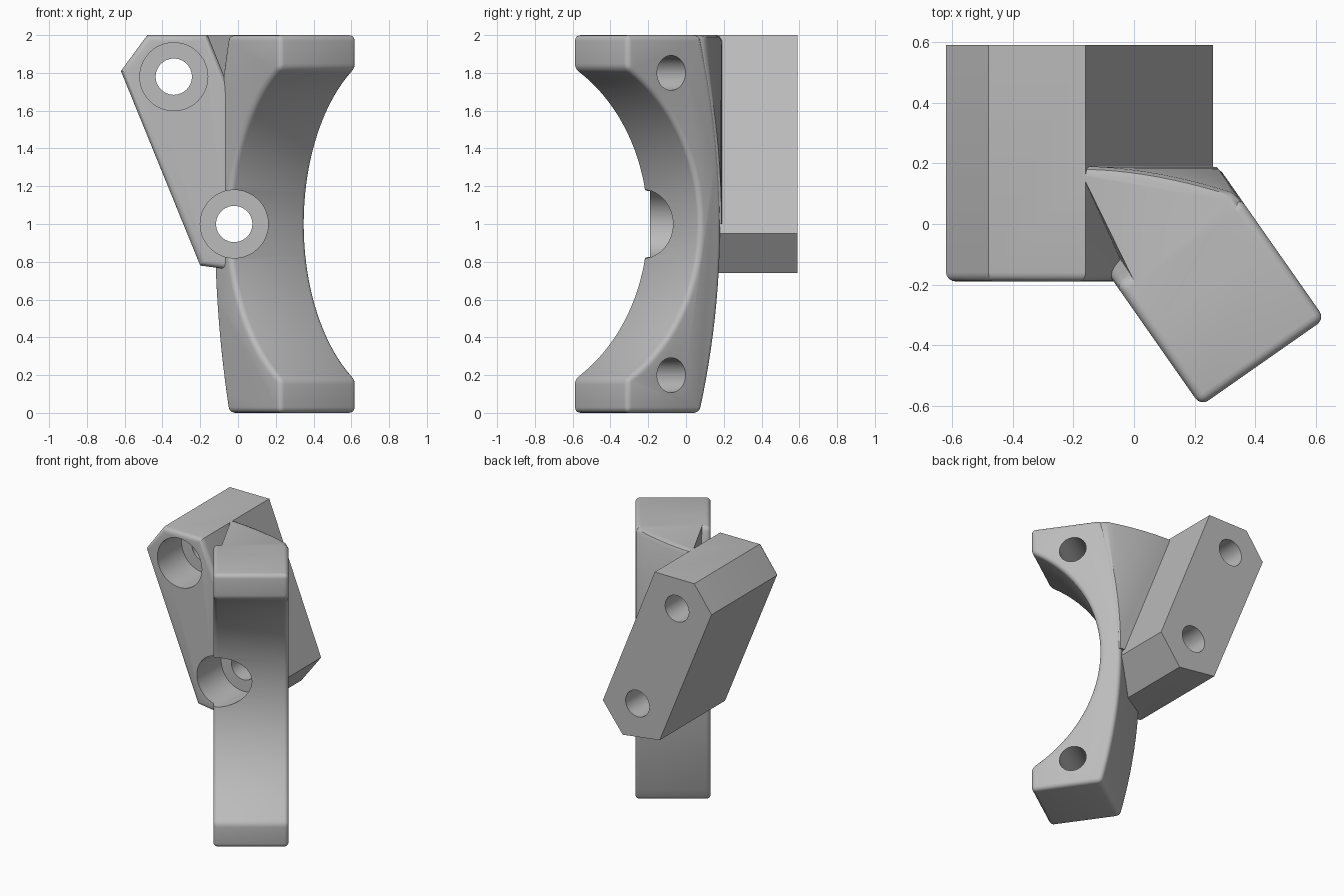
import bpy, bmesh, math
from mathutils import Matrix, Vector

if "Cube" in bpy.data.objects:
    bpy.data.objects.remove(bpy.data.objects["Cube"])

grey = bpy.data.materials.new("plain_grey")
grey.use_nodes = True
colour = (0.5, 0.5, 0.5, 1)
grey.diffuse_color = colour
grey.node_tree.nodes["Principled BSDF"].inputs["Base Color"].default_value = colour

# Bracket frame: x runs across its width, y runs from its tips to its back
BRACKET = Matrix.Translation((0.22, -0.6, 0)) @ Matrix.Rotation(math.radians(35), 4, 'Z')
WIDTH, ROUND = 0.5, 0.03
CAVITY_Y, CAVITY_R = -0.48, 0.95
FRONT, MIDDLE, BACK = -0.19, 0.19, 0.59


def outer_y(z):
    """Depth of the bracket's bowed back at a height."""
    return 0.617 - 0.134 * (z - 1) ** 2


def make(name, bm, matrix=Matrix()):
    bmesh.ops.recalc_face_normals(bm, faces=bm.faces)
    bm.transform(matrix)
    mesh = bpy.data.meshes.new(name)
    bm.to_mesh(mesh)
    bm.free()
    mesh.materials.append(grey)
    obj = bpy.data.objects.new(name, mesh)
    bpy.context.collection.objects.link(obj)
    return obj


def prism(points, offset):
    bm = bmesh.new()
    face = bm.faces.new([bm.verts.new(p) for p in points])
    out = bmesh.ops.extrude_face_region(bm, geom=[face])
    bmesh.ops.translate(bm, vec=offset,
                        verts=[v for v in out["geom"] if isinstance(v, bmesh.types.BMVert)])
    return bm


def rod(name, start, end, radius, matrix=Matrix(), sides=48):
    start, end = Vector(start), Vector(end)
    axis = end - start
    place = Matrix.Translation((start + end) / 2) @ axis.to_track_quat('Z', 'Y').to_matrix().to_4x4()
    bm = bmesh.new()
    bmesh.ops.create_cone(bm, cap_ends=True, segments=sides, radius1=radius,
                          radius2=radius, depth=axis.length, matrix=place)
    return make(name, bm, matrix)


def apply(obj, modifier):
    bpy.context.view_layer.objects.active = obj
    bpy.ops.object.modifier_apply(modifier=modifier.name)


def combine(obj, other, operation):
    mod = obj.modifiers.new("combine", 'BOOLEAN')
    mod.operation, mod.solver, mod.object = operation, 'EXACT', other
    apply(obj, mod)
    bpy.data.objects.remove(other)


# C-shaped bracket with rounded edges
reach = math.asin(math.sqrt(CAVITY_R ** 2 - CAVITY_Y ** 2) / CAVITY_R)
steps = 48
profile = [(0, 0, 0)]
for i in range(steps + 1):
    a = reach * (2 * i / steps - 1)
    profile.append((0, CAVITY_Y + CAVITY_R * math.cos(a), 1 + CAVITY_R * math.sin(a)))
profile.append((0, 0, 2))
profile += [(0, outer_y(2 - i / 12), 2 - i / 12) for i in range(25)]
bracket = make("mounting_bracket", prism(profile, (WIDTH, 0, 0)), BRACKET)
bevel = bracket.modifiers.new("rounding", 'BEVEL')
bevel.width, bevel.segments, bevel.use_clamp_overlap = ROUND, 4, False
bevel.limit_method, bevel.angle_limit = 'ANGLE', math.radians(25)
apply(bracket, bevel)

# Slanted six-sided block, rounded around its front face only
outline = [(-0.48, 2), (-0.62, 1.81), (-0.2, 0.78), (0.1, 0.74), (0.26, 0.95), (-0.16, 2)]
bm = prism([(x, FRONT, z) for x, z in outline], (0, BACK - FRONT, 0))
front_edges = [e for e in bm.edges if all(v.co.y < FRONT + 0.01 for v in e.verts)]
bmesh.ops.bevel(bm, geom=front_edges, offset=ROUND, segments=4, profile=0.5, affect='EDGES')
block = make("slanted_block", bm)

# Tapering web between the block and the back of the bracket
web_points = []
for i in range(11):
    t = i / 10
    z = 1 + 0.97 * t
    web_points.append(Vector((0.26 - 0.4 * (z - 0.95), MIDDLE, z)))
    web_points.append(BRACKET @ Vector((WIDTH - 0.004, outer_y(z) - 0.002, z)))
    # curved top edge, stepped in to soften it
    curve = Vector((-0.16 + 0.48 * t, MIDDLE - 0.085 * t ** 1.8, 0))
    web_points.append(curve + Vector((0, 0, 1.97)))
    web_points.append(curve + Vector((-0.003, -0.01, 1.991)))
    web_points.append(curve + Vector((-0.01, -0.03, 2)))
for x in (ROUND, WIDTH - ROUND):
    web_points.append(BRACKET @ Vector((x, 0.3, 2)))
    web_points.append(BRACKET @ Vector((x, 0.5, 1)))
bm = bmesh.new()
for p in web_points:
    bm.verts.new(p)
hull = bmesh.ops.convex_hull(bm, input=bm.verts)
bmesh.ops.delete(bm, geom=[v for v in bm.verts if not v.link_faces], context='VERTS')
web = make("web", bm)

# Join the body and keep the round cavity clear
combine(block, web, 'UNION')
cavity = rod("cavity_cutter", (-1, CAVITY_Y, 1), (2, CAVITY_Y, 1), CAVITY_R + 0.004, BRACKET, 160)
combine(block, cavity, 'DIFFERENCE')
combine(bracket, block, 'UNION')

# Two counterbored bolt holes through the block
for x, z in ((-0.34, 1.78), (-0.02, 1.0)):
    combine(bracket, rod("counterbore", (x, -0.6, z), (x, 0.09, z), 0.18), 'DIFFERENCE')
    combine(bracket, rod("bolt_hole", (x, -0.7, z), (x, 0.8, z), 0.096), 'DIFFERENCE')

# Two blind holes in the side of the bracket
for z in (0.2, 1.8):
    hole = rod("blind_hole", (0.15, 0.287, z), (0.7, 0.287, z), 0.092, BRACKET)
    combine(bracket, hole, 'DIFFERENCE')

bpy.ops.object.select_all(action='DESELECT')
bracket.select_set(True)
bpy.context.view_layer.objects.active = bracket
bpy.ops.object.shade_smooth_by_angle(angle=math.radians(30))
